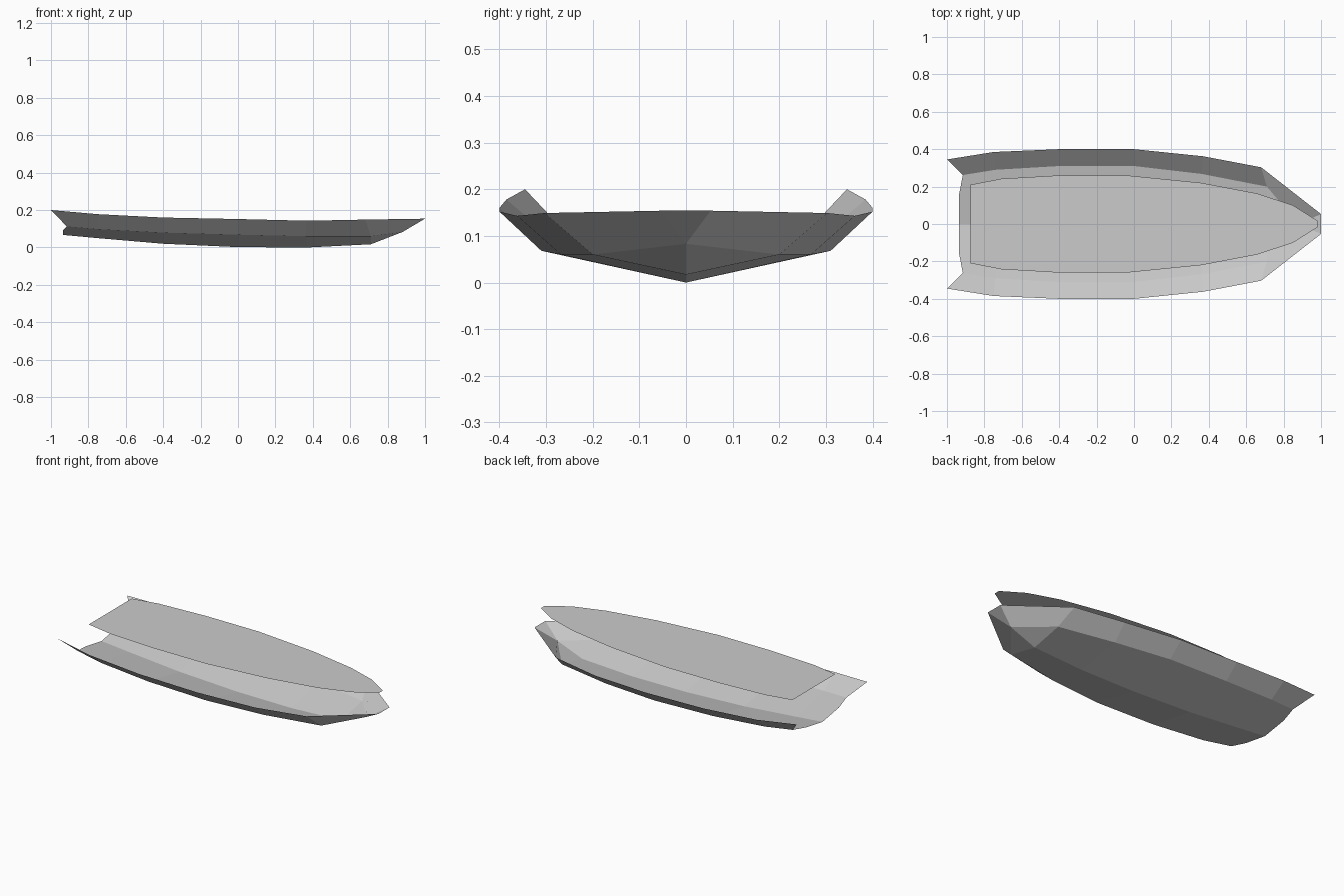
import bpy
import bmesh

cube = bpy.data.objects.get("Cube")
if cube:
    bpy.data.objects.remove(cube)


def make_material(name, colour):
    mat = bpy.data.materials.new(name)
    mat.use_nodes = True
    mat.diffuse_color = colour
    mat.node_tree.nodes["Principled BSDF"].inputs["Base Color"].default_value = colour
    return mat


grey = make_material("light grey", (0.6, 0.6, 0.6, 1))


def finish(bm, name):
    bmesh.ops.remove_doubles(bm, verts=bm.verts[:], dist=0.0005)
    bmesh.ops.recalc_face_normals(bm, faces=bm.faces[:])
    mesh = bpy.data.meshes.new(name)
    bm.to_mesh(mesh)
    bm.free()
    mesh.materials.append(grey)
    obj = bpy.data.objects.new(name, mesh)
    bpy.context.collection.objects.link(obj)
    return obj


# Hull lines from stern to bow: top edge, chine and keel
sheer = [(-1, .345, .2), (-.75, .385, .178), (-.4, .4, .16), (0, .4, .152),
         (.37, .362, .143), (.68, .303, .149)]
chine = [(-.915, .262, .112), (-.74, .29, .097), (-.4, .31, .079), (0, .31, .068),
         (.36, .268, .06), (.71, .2, .06)]
keel = [(-.935, 0, .067), (-.75, 0, .05), (-.4, 0, .02), (0, 0, .002),
        (.37, 0, 0), (.71, 0, .017)]
stem = (.88, 0, .083)
bow = (1, .053, .154)
stern_break = (-.935, .16, .094)

# Hull shell: side and bottom panels, repeated for both sides
bm = bmesh.new()
for side in (1, -1):
    def panel(*points):
        bm.faces.new([bm.verts.new((x, y * side, z)) for x, y, z in points])

    for i in range(len(keel) - 1):
        panel(sheer[i], sheer[i + 1], chine[i + 1], chine[i])
        corner = [stern_break] if i == 0 else []
        panel(chine[i], chine[i + 1], keel[i + 1], keel[i], *corner)
    # Bow panels
    panel(sheer[-1], bow, stem, chine[-1])
    panel(chine[-1], stem, keel[-1])
# Stem triangle
bm.faces.new([bm.verts.new(p) for p in (bow, (bow[0], -bow[1], bow[2]), stem)])
finish(bm, "hull")

# Flat deck sheet above the hull
outline = [(-.875, .21), (-.71, .242), (-.4, .26), (-.04, .26),
           (.36, .22), (.66, .163), (.85, .1), (.98, .018)]
outline += [(x, -y) for x, y in reversed(outline)]
bm = bmesh.new()
face = bm.faces.new([bm.verts.new((x, y, .266)) for x, y in reversed(outline)])
if face.calc_area() and face.normal.z < 0:
    face.normal_flip()
finish(bm, "deck")
